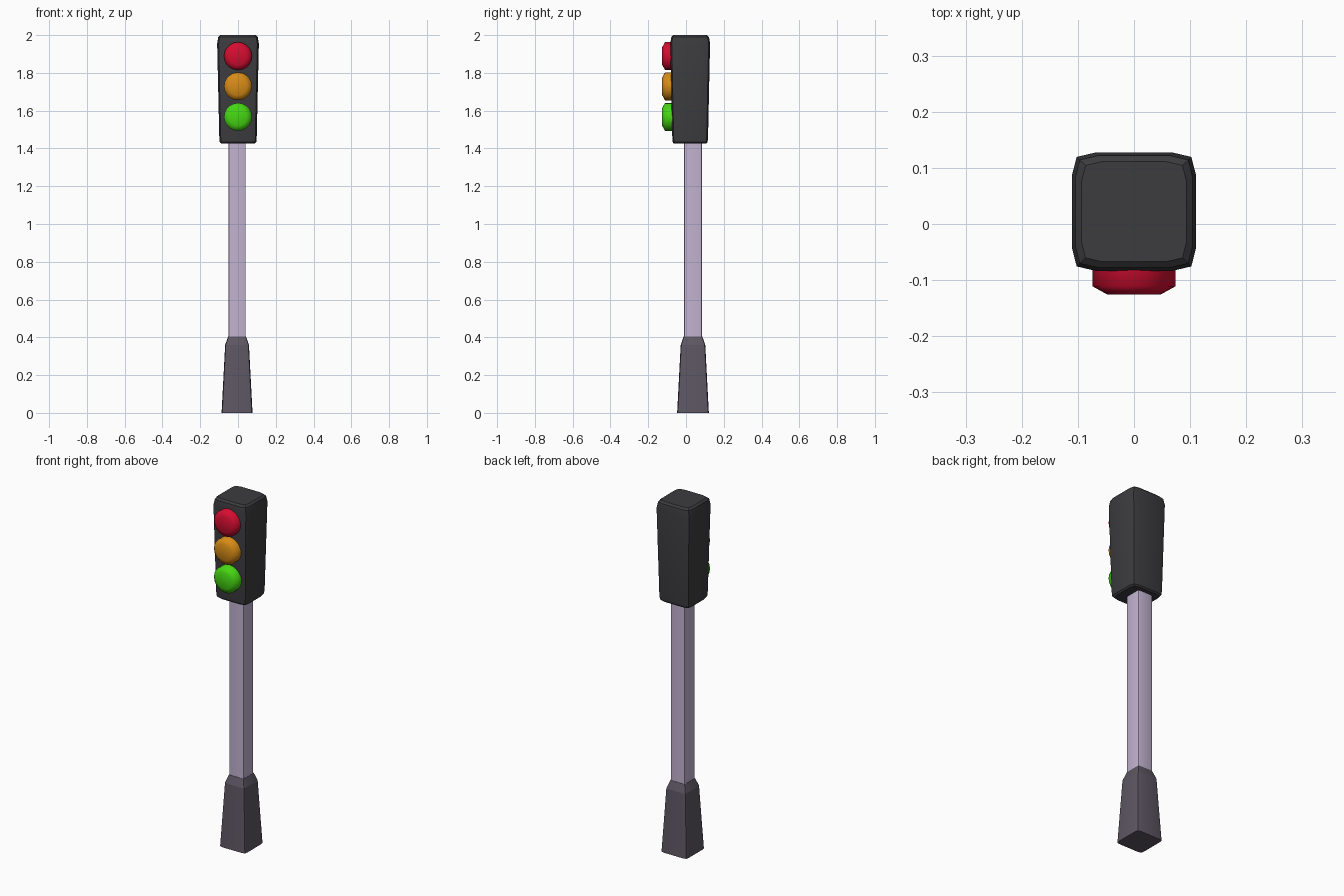
import bpy, bmesh, math

if "Cube" in bpy.data.objects:
    bpy.data.objects.remove(bpy.data.objects["Cube"])


def mat(name, col):
    m = bpy.data.materials.new(name)
    m.diffuse_color = (*col, 1)
    m.use_nodes = True
    m.node_tree.nodes["Principled BSDF"].inputs["Base Color"].default_value = m.diffuse_color
    return m


charcoal = mat("charcoal", (0.045, 0.045, 0.05))
dark_grey = mat("dark_grey", (0.11, 0.094, 0.125))
lilac_grey = mat("lilac_grey", (0.54, 0.45, 0.63))
red = mat("red", (0.66, 0.004, 0.03))
amber = mat("amber", (0.68, 0.26, 0.008))
green = mat("green", (0.06, 0.68, 0.006))


def loft(name, rings, material, smooth=30):
    """Skin a stack of equal-length rings and cap both ends."""
    bm = bmesh.new()
    loops = [[bm.verts.new(p) for p in r] for r in rings]
    n = len(loops[0])
    for a, b in zip(loops, loops[1:]):
        for i in range(n):
            j = (i + 1) % n
            bm.faces.new((a[i], a[j], b[j], b[i]))
    bm.faces.new(loops[0][::-1])
    bm.faces.new(loops[-1])
    bmesh.ops.recalc_face_normals(bm, faces=bm.faces)
    me = bpy.data.meshes.new(name)
    bm.to_mesh(me)
    bm.free()
    me.materials.append(material)
    ob = bpy.data.objects.new(name, me)
    bpy.context.collection.objects.link(ob)
    if smooth:
        bpy.context.view_layer.objects.active = ob
        ob.select_set(True)
        bpy.ops.object.shade_smooth_by_angle(angle=math.radians(smooth))
        ob.select_set(False)
    return ob


def soft_square(cx, cy, hx, hy, z, corner):
    """Square ring whose corners are softened by a few points."""
    pts = []
    a, b = corner
    unit = [(1, a), (b, b), (a, 1)]
    for k in range(4):
        c, s = [(1, 0), (0, 1), (-1, 0), (0, -1)][k]
        for x, y in unit:
            pts.append((cx + hx * (c * x - s * y), cy + hy * (s * x + c * y), z))
    return pts


# Signal housing, wider at the top with softened edges
HOUSING = [(1.425, 0.80), (1.433, 0.87), (1.46, 0.893),
           (1.955, 0.995), (1.99, 0.94), (2.0, 0.84)]
loft("signal_housing",
     [soft_square(0, 0.022, 0.111 * s, 0.106 * s, z, (0.62, 0.925)) for z, s in HOUSING],
     charcoal, 25)

# Square post
loft("post",
     [soft_square(-0.005, 0.037, 0.046, 0.047, z, (0.75, 0.95)) for z in (0.38, 1.44)],
     lilac_grey, 25)

# Tapered foot with sloped shoulder
loft("post_foot",
     [soft_square(-0.005, 0.037, h, h + 0.002, z, (0.75, 0.95))
      for z, h in ((0, 0.082), (0.36, 0.063), (0.405, 0.047))],
     dark_grey, 15)

# Round lamps with bevelled fronts
for name, z, m in (("red_lamp", 1.889, red), ("amber_lamp", 1.729, amber),
                   ("green_lamp", 1.567, green)):
    rings = [[(r * math.cos(t * math.tau / 20), y, z + r * math.sin(t * math.tau / 20))
              for t in range(20)]
             for r, y in ((0.074, -0.06), (0.074, -0.111), (0.047, -0.126))]
    loft(name, rings, m, 80)
